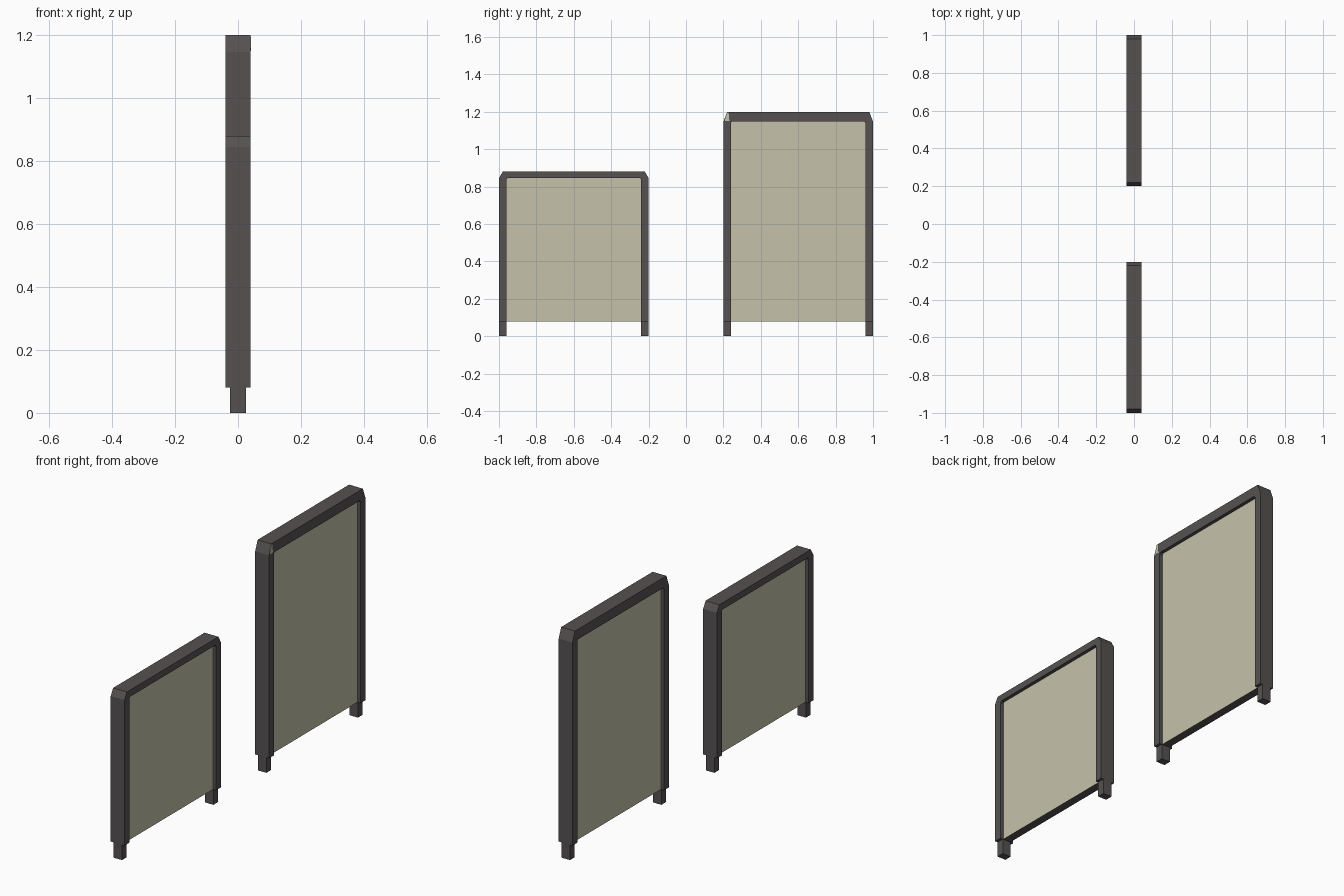
import bpy, bmesh

if "Cube" in bpy.data.objects:
    bpy.data.objects.remove(bpy.data.objects["Cube"])


def material(name, rgb):
    m = bpy.data.materials.new(name)
    m.diffuse_color = (*rgb, 1)
    m.use_nodes = True
    m.node_tree.nodes["Principled BSDF"].inputs["Base Color"].default_value = m.diffuse_color
    return m


DARK = material("dark grey metal", (0.092, 0.083, 0.083))
CREAM = material("cream board", (0.56, 0.545, 0.405))


def add_object(name, bm, *mats):
    bmesh.ops.recalc_face_normals(bm, faces=bm.faces[:])
    mesh = bpy.data.meshes.new(name)
    bm.to_mesh(mesh)
    bm.free()
    for m in mats:
        mesh.materials.append(m)
    ob = bpy.data.objects.new(name, mesh)
    bpy.context.collection.objects.link(ob)
    return ob


def box(name, lo, hi, *mats):
    bm = bmesh.new()
    bmesh.ops.create_cube(bm, size=1)
    for v in bm.verts:
        for i in range(3):
            v.co[i] = lo[i] if v.co[i] < 0 else hi[i]
    if len(mats) > 1:  # second colour goes on the underside
        bm.normal_update()
        for f in bm.faces:
            f.material_index = 1 if f.normal.z < -0.5 else 0
    return add_object(name, bm, *mats)


def frame(name, yc, shoulder, top):
    # outer / inner outline pairs of the left half, mirrored to the right
    half = [((0.4, 0.08), (0.36, 0.08)),
            ((0.4, shoulder), (0.36, shoulder - 0.008)),
            ((0.38, top), (0.354, shoulder))]
    path = [[(-y, z) for y, z in pair] for pair in half] + half[::-1]
    bm = bmesh.new()
    rings = []
    for (oy, oz), (iy, iz) in path:
        rings.append([bm.verts.new(c) for c in (
            (-0.04, yc + oy, oz), (0.04, yc + oy, oz),
            (0.04, yc + iy, iz), (-0.04, yc + iy, iz))])
    for a, b in zip(rings, rings[1:]):
        for i in range(4):
            j = (i + 1) % 4
            bm.faces.new((a[i], a[j], b[j], b[i]))
    bm.faces.new(rings[0])
    bm.faces.new(rings[-1])
    add_object(name, bm, DARK)


# Two screens: a low one and a tall one
for label, yc, shoulder, top in (("low", -0.6, 0.845, 0.88),
                                 ("tall", 0.6, 1.147, 1.2)):
    frame(label + "_frame", yc, shoulder, top)
    box(label + "_board", (-0.022, yc - 0.362, 0.08),
        (0.022, yc + 0.362, shoulder + 0.004), CREAM, DARK)
    # Narrow feet under each post
    for side, y in (("front", yc - 0.38), ("back", yc + 0.38)):
        box(f"{label}_{side}_foot", (-0.025, y - 0.02, 0),
            (0.025, y + 0.02, 0.08), DARK)

# Small bare patch on the corner of the tall frame
bm = bmesh.new()
patch = [(0.207, 1.15), (0.232, 1.15), (0.228, 1.195), (0.218, 1.195)]
face = bm.faces.new([bm.verts.new((0.0395, y, z)) for y, z in patch])
ext = bmesh.ops.extrude_face_region(bm, geom=[face])
for v in ext["geom"]:
    if isinstance(v, bmesh.types.BMVert):
        v.co.x = 0.0405
add_object("corner_patch", bm, CREAM)
